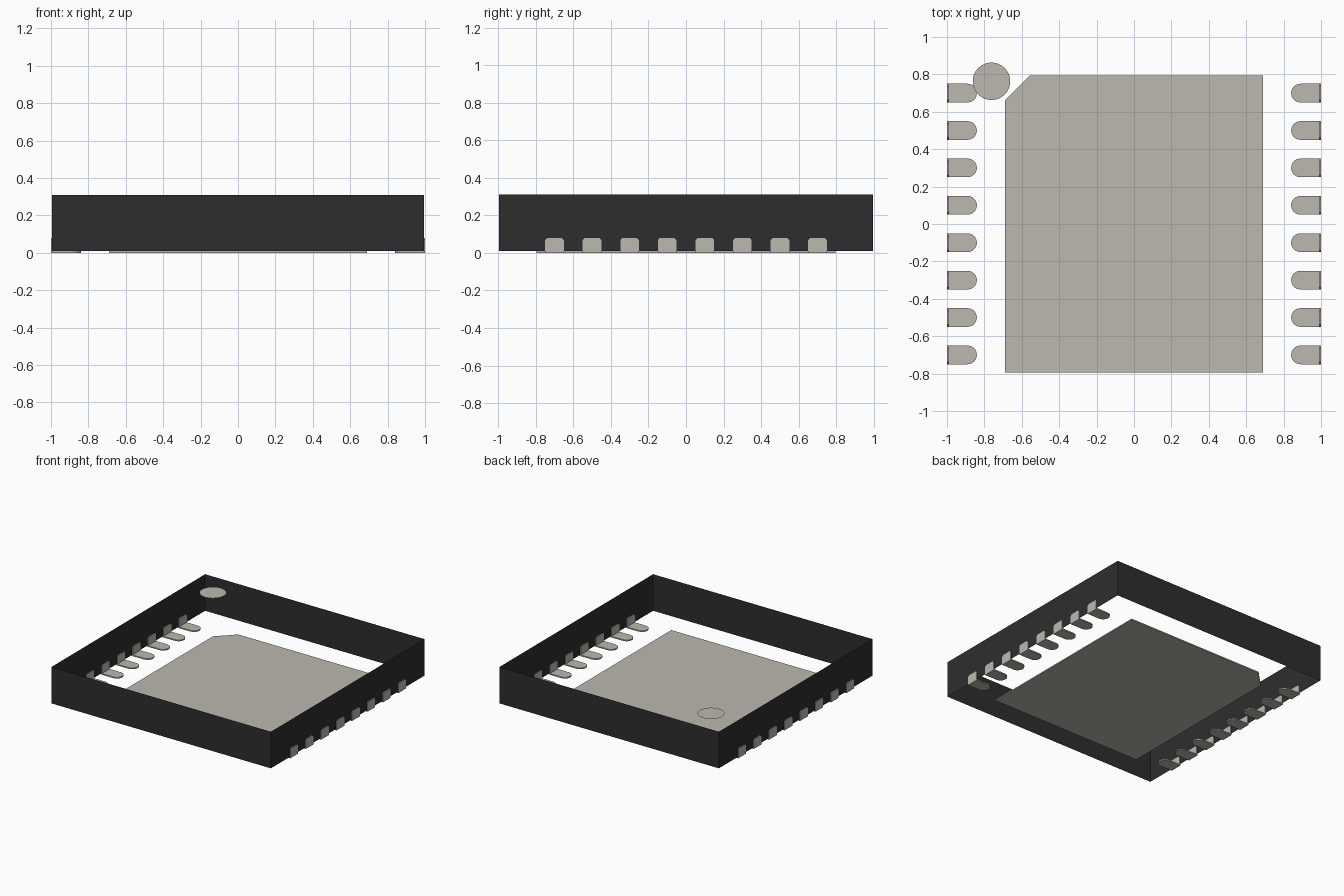
import bpy, bmesh, math

cube = bpy.data.objects.get("Cube")
if cube:
    bpy.data.objects.remove(cube, do_unlink=True)


def make_material(name, rgb):
    mat = bpy.data.materials.new(name)
    mat.use_nodes = True
    color = (*rgb, 1.0)
    mat.diffuse_color = color
    bsdf = mat.node_tree.nodes["Principled BSDF"]
    bsdf.inputs["Base Color"].default_value = color
    bsdf.inputs["Roughness"].default_value = 0.6
    return mat


black = make_material("black plastic", (0.027, 0.027, 0.027))
metal = make_material("grey metal", (0.503, 0.479, 0.440))


def finish(name, bm, mat):
    mesh = bpy.data.meshes.new(name)
    bm.to_mesh(mesh)
    bm.free()
    mesh.materials.append(mat)
    obj = bpy.data.objects.new(name, mesh)
    bpy.context.collection.objects.link(obj)
    return obj


def prism(name, points, offset, mat):
    """Extrude a closed outline of 3D points by an offset (None = flat sheet)."""
    bm = bmesh.new()
    face = bm.faces.new([bm.verts.new(p) for p in points])
    if offset:
        ext = bmesh.ops.extrude_face_region(bm, geom=[face], use_keep_orig=True)
        verts = [v for v in ext["geom"] if isinstance(v, bmesh.types.BMVert)]
        bmesh.ops.translate(bm, verts=verts, vec=offset)
        bmesh.ops.recalc_face_normals(bm, faces=bm.faces)
    return finish(name, bm, mat)


BODY = 0.995           # half width of the body
BASE, TOP = 0.01, 0.31  # body height range
PAD_HALF = 0.05        # half width of a contact

# Body: four thin walls, open at top and bottom
bm = bmesh.new()
corners = [(-BODY, -BODY), (BODY, -BODY), (BODY, BODY), (-BODY, BODY)]
low = [bm.verts.new((x, y, BASE)) for x, y in corners]
high = [bm.verts.new((x, y, TOP)) for x, y in corners]
for i in range(4):
    j = (i + 1) % 4
    bm.faces.new((low[i], low[j], high[j], high[i]))
finish("body_walls", bm, black)

# Large base pad with one clipped corner
outline = [(-0.69, -0.795), (0.69, -0.795), (0.69, 0.795), (-0.555, 0.795), (-0.69, 0.66)]
prism("base_pad", [(x, y, 0) for x, y in outline], (0, 0, BASE), metal)

# Round marker level with the top of the walls
prism("corner_marker",
      [(-0.762 + 0.1 * math.cos(a), 0.763 + 0.1 * math.sin(a), TOP)
       for a in (math.tau * i / 48 for i in range(48))], None, metal)

# Contacts: eight per side, each a round-ended foot and an upright tab
for side, s in (("left", 1), ("right", -1)):
    for i in range(8):
        y = -0.7 + 0.2 * i
        foot = [(s * 0.99, y + PAD_HALF, 0), (s * 0.99, y - PAD_HALF, 0)]
        for k in range(13):
            a = -math.pi / 2 + math.pi * k / 12
            foot.append((s * (0.89 - PAD_HALF * math.cos(a)), y + PAD_HALF * math.sin(a), 0))
        prism(f"{side}_foot_{i + 1}", foot, (0, 0, BASE), metal)

        tab = [(-PAD_HALF, 0), (PAD_HALF, 0), (PAD_HALF, 0.068), (0.038, 0.08),
               (-0.038, 0.08), (-PAD_HALF, 0.068)]
        prism(f"{side}_tab_{i + 1}", [(s * 0.99, y + dy, z) for dy, z in tab],
              (s * 0.01, 0, 0), metal)
